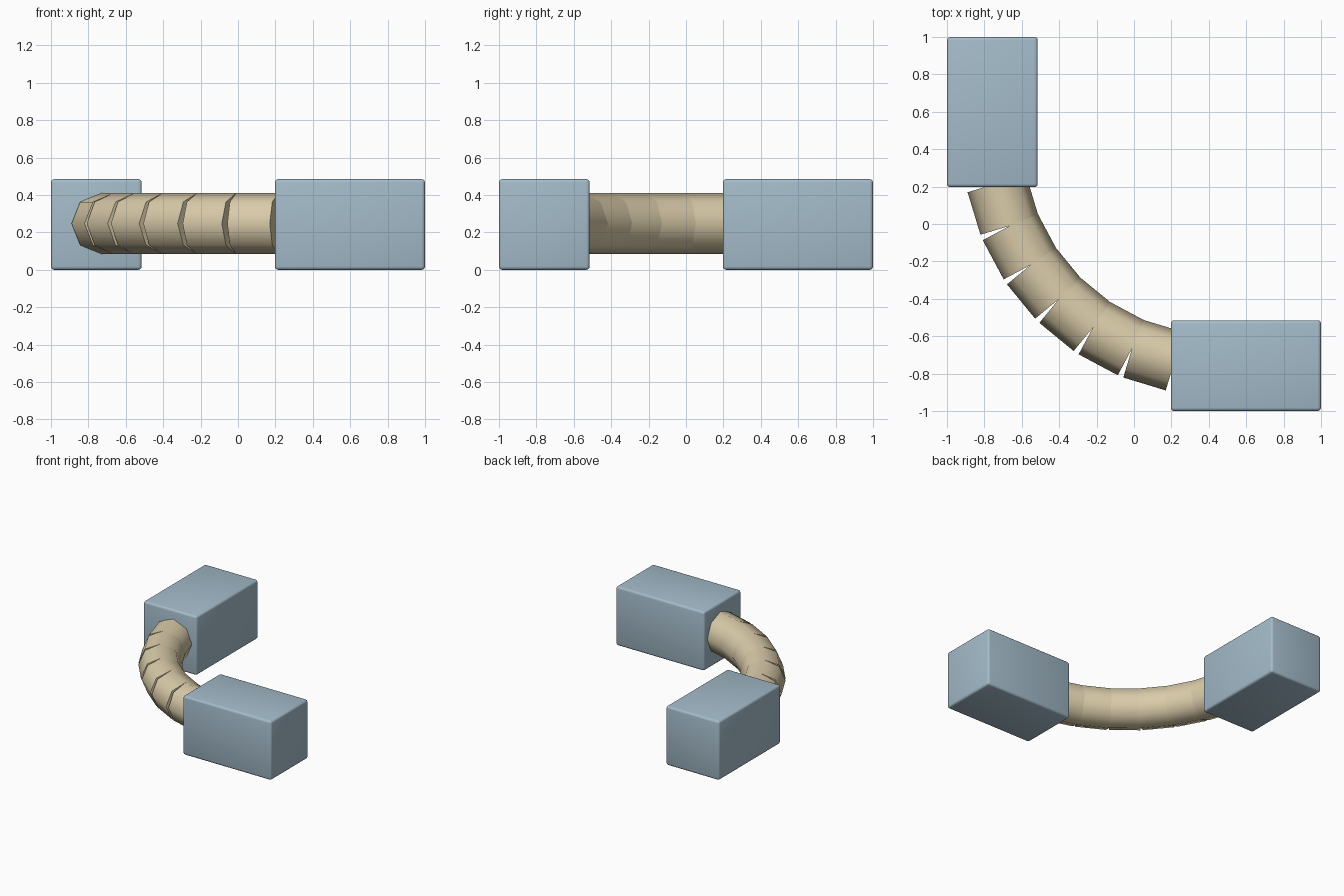
import bpy, math
from mathutils import Vector

if "Cube" in bpy.data.objects:
    bpy.data.objects.remove(bpy.data.objects["Cube"])


def material(name, rgb):
    m = bpy.data.materials.new(name)
    m.diffuse_color = (*rgb, 1)
    m.use_nodes = True
    m.node_tree.nodes["Principled BSDF"].inputs["Base Color"].default_value = m.diffuse_color
    return m


BLUE = material("dusty blue", (0.37, 0.50, 0.59))
TAN = material("sand", (0.70, 0.60, 0.40))


def finish(ob, name, mat, angle):
    ob.name = name
    ob.data.materials.append(mat)
    bpy.ops.object.shade_smooth_by_angle(angle=math.radians(angle))


def block(name, loc, size):
    bpy.ops.mesh.primitive_cube_add(size=1, location=loc)
    ob = bpy.context.object
    ob.scale = size
    bpy.ops.object.transform_apply(location=False, rotation=False, scale=True)
    bev = ob.modifiers.new("rounded edges", 'BEVEL')
    bev.width = 0.018
    bev.segments = 3
    bpy.ops.object.modifier_apply(modifier=bev.name)
    finish(ob, name, BLUE, 35)


# End blocks
W, L = 0.485, 0.803
block("back_block", (-1 + W / 2, 1 - L / 2, W / 2), (W, L, W))
block("right_block", (1 - L / 2, -1 + W / 2, W / 2), (L, W, W))

# Quarter bend of straight octagonal pipe pieces, ends hidden in the blocks
C, R, TUBE, N = 0.453, 1.21, 0.163, 8


def on_arc(i):
    a = math.pi + i * math.pi / 2 / N
    return Vector((C + R * math.cos(a), C + R * math.sin(a), W / 2 + 0.005))


for i in range(N):
    p, q = on_arc(i), on_arc(i + 1)
    d = q - p
    # Axis lies flat; corners point up, down and sideways
    bpy.ops.mesh.primitive_cylinder_add(
        vertices=8, radius=TUBE, depth=d.length, location=(p + q) / 2,
        rotation=(math.pi / 2, 0, math.atan2(d.y, d.x) + math.pi / 2))
    finish(bpy.context.object, f"pipe_segment_{i + 1}", TAN, 60)
